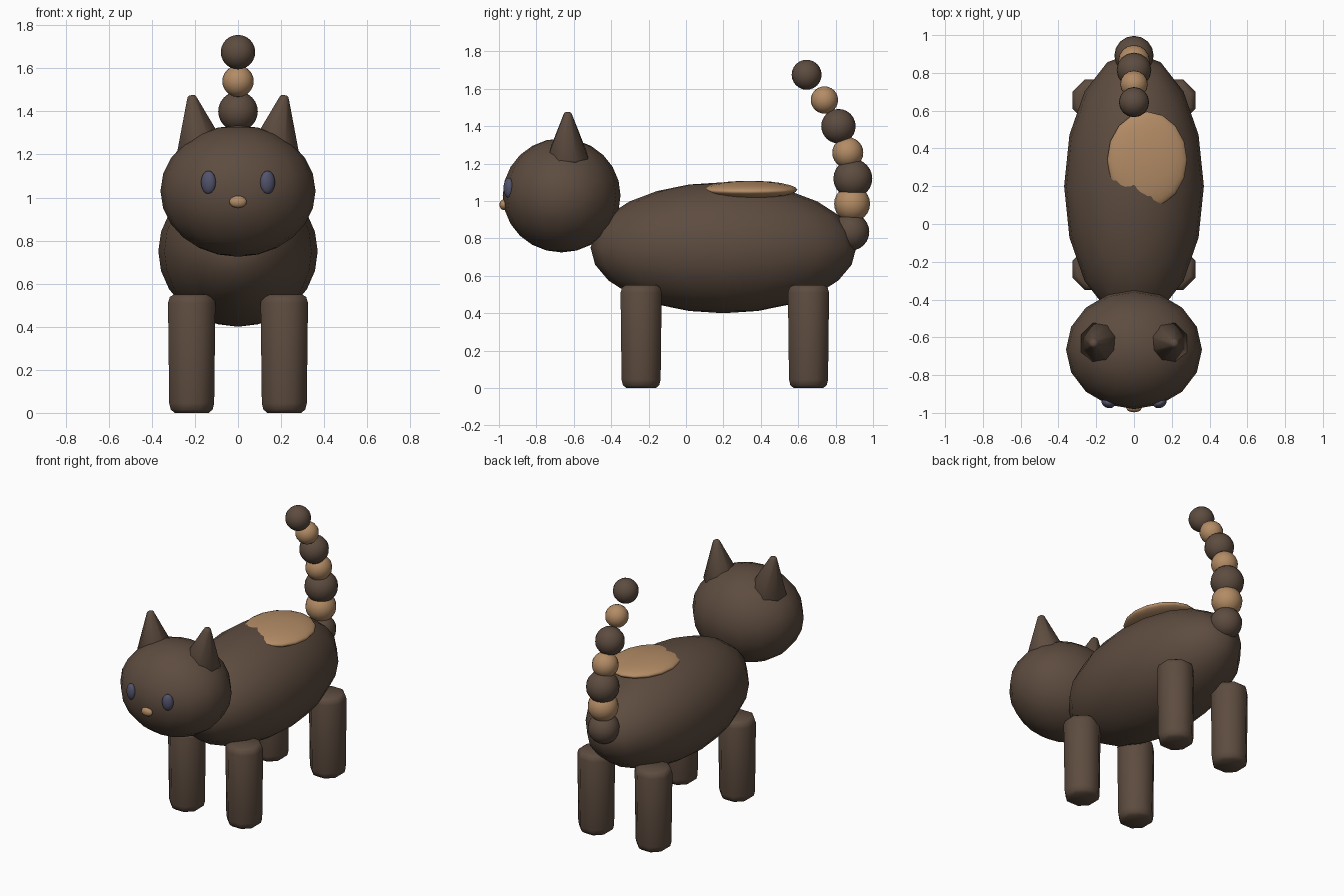
import bpy, math
from mathutils import Matrix, Vector

cube = bpy.data.objects.get("Cube")
if cube:
    bpy.data.objects.remove(cube, do_unlink=True)


def material(name, rgb):
    m = bpy.data.materials.new(name)
    m.use_nodes = True
    color = (*rgb, 1)
    m.diffuse_color = color
    m.node_tree.nodes["Principled BSDF"].inputs["Base Color"].default_value = color
    return m


brown = material("dark_brown", (0.11, 0.072, 0.05))
tan = material("tan", (0.45, 0.26, 0.13))
slate = material("slate_blue", (0.085, 0.085, 0.15))


def finish(name, mat, angle=60):
    ob = bpy.context.object
    ob.name = name
    ob.data.materials.append(mat)
    bpy.ops.object.shade_smooth_by_angle(angle=math.radians(angle))
    return ob


def ellipsoid(name, loc, radii, mat, rot=(0, 0, 0)):
    bpy.ops.mesh.primitive_uv_sphere_add(segments=16, ring_count=12, radius=1,
                                         location=loc, rotation=rot)
    bpy.context.object.scale = radii
    return finish(name, mat)


def lathe(name, profile, loc, lean, mat):
    """Eight-sided turned solid from (radius, height) pairs."""
    verts, faces, n = [], [], 8
    for r, z in profile:
        for i in range(n):
            a = math.tau * (i + 0.5) / n
            verts.append((r * math.cos(a), r * math.sin(a), z))
    for k in range(len(profile) - 1):
        for i in range(n):
            j = (i + 1) % n
            faces.append((k * n + i, k * n + j, (k + 1) * n + j, (k + 1) * n + i))
    faces.append(tuple(reversed(range(n))))
    faces.append(tuple(range(len(verts) - n, len(verts))))
    mesh = bpy.data.meshes.new(name)
    mesh.from_pydata(verts, [], faces)
    ob = bpy.data.objects.new(name, mesh)
    bpy.context.collection.objects.link(ob)
    ob.location = loc
    ob.rotation_euler = (0, lean, 0)
    bpy.ops.object.select_all(action='DESELECT')
    bpy.context.view_layer.objects.active = ob
    ob.select_set(True)
    return finish(name, mat)


# Body, head and back patch
ellipsoid("body", (0, 0.2, 0.75), (0.37, 0.71, 0.35), brown)
ellipsoid("head", (0, -0.665, 1.03), (0.36, 0.315, 0.305), brown)
ellipsoid("back_patch", (0.07, 0.34, 1.06), (0.212, 0.255, 0.047), tan,
          (0, math.radians(3), 0))
ellipsoid("nose", (0, -0.975, 0.98), (0.04, 0.022, 0.028), tan)

# Mirrored parts
leg = [(0.085, 0), (0.105, 0.015), (0.113, 0.045),
       (0.119, 0.51), (0.11, 0.538), (0.09, 0.55)]
ear = [(0.08, -0.035), (0.108, -0.025), (0.118, 0.0),
       (0.026, 0.225), (0.02, 0.238), (0.01, 0.243)]
for side, s in (("left", 1), ("right", -1)):
    ellipsoid(side + "_eye", (s * 0.137, -0.948, 1.07), (0.036, 0.026, 0.054), slate,
              (0, 0, s * math.radians(22)))
    lathe(side + "_ear", ear, (s * 0.174, -0.632, 1.236), s * math.radians(10), brown)
    for end, y in (("front", -0.24), ("back", 0.655)):
        lathe(f"{end}_{side}_leg", leg, (s * 0.215, y, 0), 0, brown)

# Tail of alternating balls: y, z, radius
tail = [(0.88, 0.835, 0.1), (0.888, 0.985, 0.096), (0.892, 1.12, 0.104),
        (0.865, 1.258, 0.083), (0.815, 1.4, 0.092), (0.74, 1.54, 0.073),
        (0.645, 1.675, 0.08)]
for i, (y, z, r) in enumerate(tail):
    ellipsoid(f"tail_ball_{i + 1}", (0, y, z), (r, r, r), tan if i % 2 else brown)
